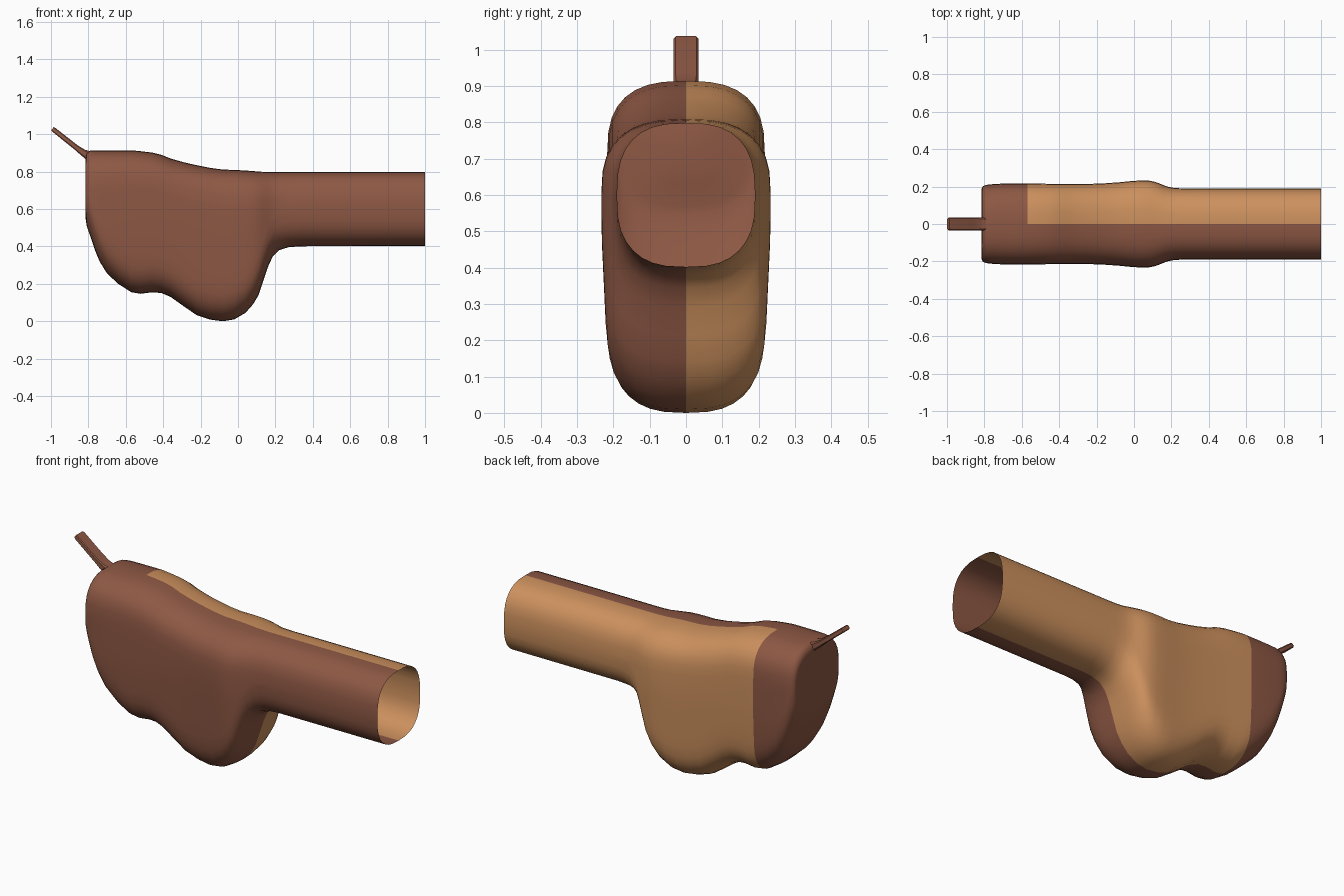
import bpy, bmesh, math
from mathutils import Vector

if "Cube" in bpy.data.objects:
    bpy.data.objects.remove(bpy.data.objects["Cube"])


def material(name, rgb):
    m = bpy.data.materials.new(name)
    m.diffuse_color = (*rgb, 1)
    m.use_nodes = True
    m.node_tree.nodes["Principled BSDF"].inputs["Base Color"].default_value = m.diffuse_color
    return m


brown = material("dark_brown", (0.27, 0.098, 0.058))
tan = material("tan", (0.61, 0.283, 0.112))

# Body stations: x, top z, bottom z, half width
STATIONS = [
    (-0.815, .875, .55, .187), (-0.809, .900, .51, .201), (-0.79, .912, .455, .209),
    (-0.765, .914, .38, .212), (-0.74, .914, .32, .214), (-0.70, .914, .255, .216),
    (-0.64, .914, .20, .217), (-0.57, .914, .155, .217), (-0.52, .909, .147, .216),
    (-0.46, .902, .155, .215), (-0.41, .890, .151, .214), (-0.36, .870, .130, .214),
    (-0.29, .850, .080, .214), (-0.22, .834, .032, .215), (-0.15, .820, .009, .218),
    (-0.08, .811, .000, .223), (-0.02, .809, .010, .229), (0.04, .806, .045, .233),
    (0.08, .803, .090, .232), (0.11, .800, .140, .226), (0.135, .799, .215, .217),
    (0.16, .798, .290, .207), (0.185, .797, .345, .198), (0.22, .797, .380, .192),
    (0.27, .797, .396, .190), (0.34, .797, .401, .190), (1.0, .797, .402, .190),
]


def section(x, top, bottom, half):
    """Rounded section: curved top and bottom corners joined by upright sides."""
    r = min(0.2, (top - bottom) / 2)
    n, e = 8, 2 / 2.7
    arc = [(math.sin(i * math.pi / 2 / n) ** e, math.cos(i * math.pi / 2 / n) ** e if i < n else 0.0)
           for i in range(n + 1)]
    right = [(half * s, top - r + r * c) for s, c in arc]
    span = top - bottom - 2 * r
    right += [(half, top - r - span * k / 5) for k in range(1, 5)]
    right += [(half * s, bottom + r - r * c) for s, c in reversed(arc)]
    right = [(y * (1 - 0.10 * max(0, (0.5 - z) / 0.5)), z) for y, z in right]
    left = [(-y, z) for y, z in right[-2:0:-1]]
    return [Vector((x, y, z)) for y, z in right + left]


def bridge(bm, a, b):
    for i in range(len(a)):
        j = (i + 1) % len(a)
        bm.faces.new((a[i], a[j], b[j], b[i]))


def loft(bm, rings):
    loops = [[bm.verts.new(p) for p in ring] for ring in rings]
    for a, b in zip(loops, loops[1:]):
        bridge(bm, a, b)
    return loops


def finish(bm, name, mats, angle=45):
    bmesh.ops.remove_doubles(bm, verts=bm.verts, dist=1e-5)
    bmesh.ops.recalc_face_normals(bm, faces=bm.faces)
    me = bpy.data.meshes.new(name)
    bm.to_mesh(me)
    bm.free()
    ob = bpy.data.objects.new(name, me)
    bpy.context.collection.objects.link(ob)
    for m in mats:
        me.materials.append(m)
    bpy.ops.object.select_all(action='DESELECT')
    ob.select_set(True)
    bpy.context.view_layer.objects.active = ob
    bpy.ops.object.shade_smooth_by_angle(angle=math.radians(angle))
    return ob


# Body and open tube: one lofted shell, open at x = 1
bm = bmesh.new()
loops = loft(bm, [section(*s) for s in STATIONS])

# Slightly dished rear wall
rim = loops[0]
centre = Vector((-0.815, 0, 0.715))
inner = rim
for scale, x in ((0.88, -0.815), (0.5, -0.803)):
    ring = []
    for v in rim:
        p = centre + (v.co - centre) * scale
        p.x = x
        ring.append(bm.verts.new(p))
    bridge(bm, inner, ring)
    inner = ring
tip = bm.verts.new((-0.797, 0, 0.715))
for i in range(len(inner)):
    bm.faces.new((inner[i], inner[(i + 1) % len(inner)], tip))

# Tan on the far half, brown elsewhere
for f in bm.faces:
    c = f.calc_center_median()
    f.material_index = int(c.y > 0 and c.x > -0.57)
finish(bm, "body_shell", [brown, tan])

# Rear tab: flat rounded bar sweeping up and back
PATH = [(-0.76, .880, .030), (-0.805, .888, .024), (-0.83, .903, .018),
        (-0.865, .929, .014), (-0.985, 1.024, .013), (-0.992, 1.030, .010)]
bm = bmesh.new()
rings = []
for i, (x, z, t) in enumerate(PATH):
    a, b = PATH[max(i - 1, 0)], PATH[min(i + 1, len(PATH) - 1)]
    d = Vector((b[0] - a[0], 0, b[1] - a[1])).normalized()
    up = Vector((-d.z, 0, d.x))
    if up.z < 0:
        up = -up
    w = 0.030 if i == len(PATH) - 1 else 0.034
    c = 0.35 * t
    outline = [(w, t - c), (w - c, t), (c - w, t), (-w, t - c),
               (-w, c - t), (c - w, -t), (w - c, -t), (w, c - t)]
    rings.append([Vector((x, y, z)) + up * h for y, h in outline])
loops = loft(bm, rings)
bm.faces.new(loops[-1])
finish(bm, "rear_tab", [brown], 35)
